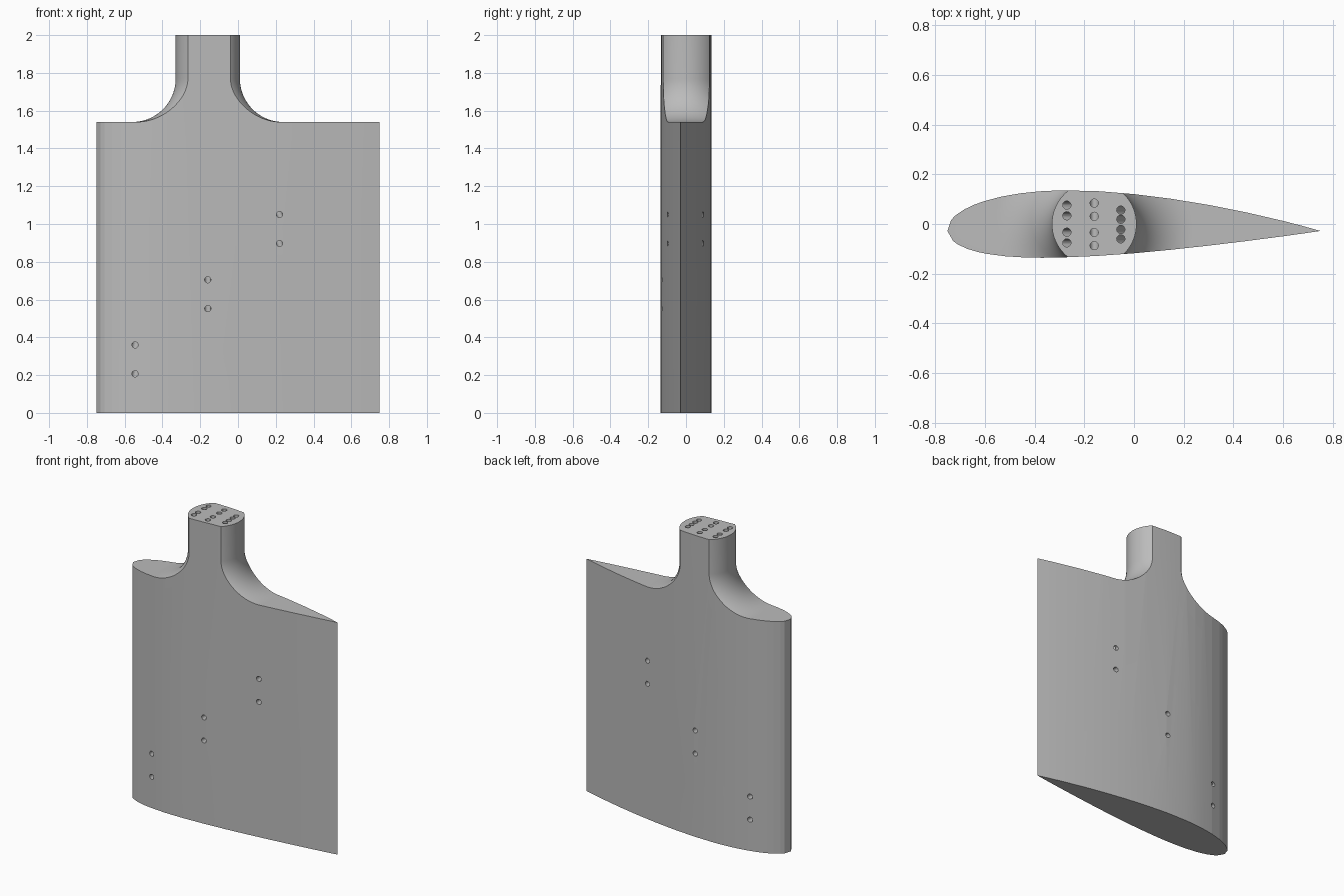
import bpy, bmesh, math
from mathutils import Vector

if "Cube" in bpy.data.objects:
    bpy.data.objects.remove(bpy.data.objects["Cube"], do_unlink=True)

CHORD, THICK, CAMBER, CAMBER_POS = 1.5, 0.18, 0.02, 0.4
SHOULDER, TOP = 1.54, 2.0
NECK_X, NECK_R, FILLET_R = -0.16, 0.17, 0.23

grey = bpy.data.materials.new("plain grey")
grey.use_nodes = True
grey.diffuse_color = (0.5, 0.5, 0.5, 1)
grey.node_tree.nodes["Principled BSDF"].inputs["Base Color"].default_value = (0.5, 0.5, 0.5, 1)


def make_object(name, bm):
    bmesh.ops.recalc_face_normals(bm, faces=bm.faces)
    mesh = bpy.data.meshes.new(name)
    bm.to_mesh(mesh)
    bm.free()
    mesh.materials.append(grey)
    obj = bpy.data.objects.new(name, mesh)
    bpy.context.collection.objects.link(obj)
    return obj


def bridge(bm, a, b):
    for i in range(len(a)):
        j = (i + 1) % len(a)
        bm.faces.new((a[i], a[j], b[j], b[i]))


def foil_point(t, side):
    """Point on a cambered wing section at chord fraction t."""
    half = 5 * THICK * (0.2969 * math.sqrt(t) - 0.126 * t - 0.3516 * t**2
                        + 0.2843 * t**3 - 0.1036 * t**4)
    p, m = CAMBER_POS, CAMBER
    if t < p:
        mid, slope = m / p**2 * (2 * p * t - t * t), 2 * m / p**2 * (p - t)
    else:
        q = (1 - p)**2
        mid, slope = m / q * (1 - 2 * p + 2 * p * t - t * t), 2 * m / q * (p - t)
    a = math.atan(slope)
    x, y = t - side * half * math.sin(a), mid + side * half * math.cos(a)
    return (x - 0.5) * CHORD, y * CHORD - 0.028


# Wing section extruded to full height
stations = [0.0125, 0.025, 0.05, 0.075, 0.1, 0.15, 0.2, 0.25, 0.3,
            0.4, 0.5, 0.6, 0.7, 0.8, 0.9, 0.95]
outline = [foil_point(0, 1)] + [foil_point(t, 1) for t in stations]
outline += [foil_point(1, 1)] + [foil_point(t, -1) for t in reversed(stations)]
bm = bmesh.new()
low = [bm.verts.new((x, y, 0)) for x, y in outline]
high = [bm.verts.new((x, y, TOP)) for x, y in outline]
bm.faces.new(low)
bm.faces.new(high)
bridge(bm, low, high)
body = make_object("wing_body", bm)

# Turned envelope: wide base, flared fillet, round neck
profile = [(1.3, -0.1), (1.3, SHOULDER)]
for i in range(25):
    a = math.pi / 2 * i / 24
    profile.append((NECK_R + FILLET_R * (1 - math.sin(a)),
                    SHOULDER + FILLET_R * (1 - math.cos(a))))
profile.append((NECK_R, TOP + 0.1))
bm = bmesh.new()
rings = []
for r, z in profile:
    rings.append([bm.verts.new((NECK_X + r * math.cos(k * math.tau / 128),
                                r * math.sin(k * math.tau / 128), z))
                  for k in range(128)])
for a, b in zip(rings, rings[1:]):
    bridge(bm, a, b)
bm.faces.new(rings[0])
bm.faces.new(rings[-1])
envelope = make_object("neck_envelope", bm)


def sweep_tube(bm, path, radius, sides=20):
    """Round tube along a path that starts downwards, with mitred bends."""
    pts = [Vector(p) for p in path]
    ring = [pts[0] + Vector((math.cos(k * math.tau / sides),
                             math.sin(k * math.tau / sides), 0)) * radius
            for k in range(sides)]
    verts = [bm.verts.new(v) for v in ring]
    bm.faces.new(verts)
    for i in range(1, len(pts)):
        d = (pts[i] - pts[i - 1]).normalized()
        nxt = (pts[i + 1] - pts[i]).normalized() if i + 1 < len(pts) else d
        n = (d + nxt).normalized()
        ring = [v + d * ((pts[i] - v).dot(n) / d.dot(n)) for v in ring]
        new = [bm.verts.new(v) for v in ring]
        bridge(bm, verts, new)
        verts = new
    bm.faces.new(verts)


# Channels from the neck top to ports on both sides
groups = [  # top x, port x, upper port z, (outer, inner) y at back, at front
    (-0.27, -0.545, 0.36, (0.076, 0.033), (-0.076, -0.033)),
    (-0.16, -0.16, 0.705, (0.084, 0.031), (-0.087, -0.034)),
    (-0.053, 0.22, 1.05, (0.056, 0.019), (-0.06, -0.022)),
]
bm = bmesh.new()
for top_x, port_x, port_z, back, front in groups:
    for side, ys in ((1, back), (-1, front)):
        for k, y in enumerate(ys):
            z = port_z - 0.153 * k
            sweep_tube(bm, [(top_x, y, TOP + 0.05), (top_x, y, 1.72),
                            (port_x, y, z), (port_x, side * 0.2, z)], 0.0165)
channels = make_object("channel_cutter", bm)

# Cut the body, then drop the helpers
bpy.context.view_layer.objects.active = body
for cutter, operation in ((envelope, "INTERSECT"), (channels, "DIFFERENCE")):
    cutter.hide_render = True
    mod = body.modifiers.new(cutter.name, "BOOLEAN")
    mod.operation = operation
    mod.solver = "EXACT"
    mod.object = cutter
    bpy.ops.object.modifier_apply(modifier=mod.name)
    bpy.data.objects.remove(cutter, do_unlink=True)

# Facets of the wing stay crisp, the turned neck is smooth
bpy.ops.object.select_all(action="DESELECT")
body.select_set(True)
bpy.ops.object.shade_smooth_by_angle(angle=math.radians(4.5))
